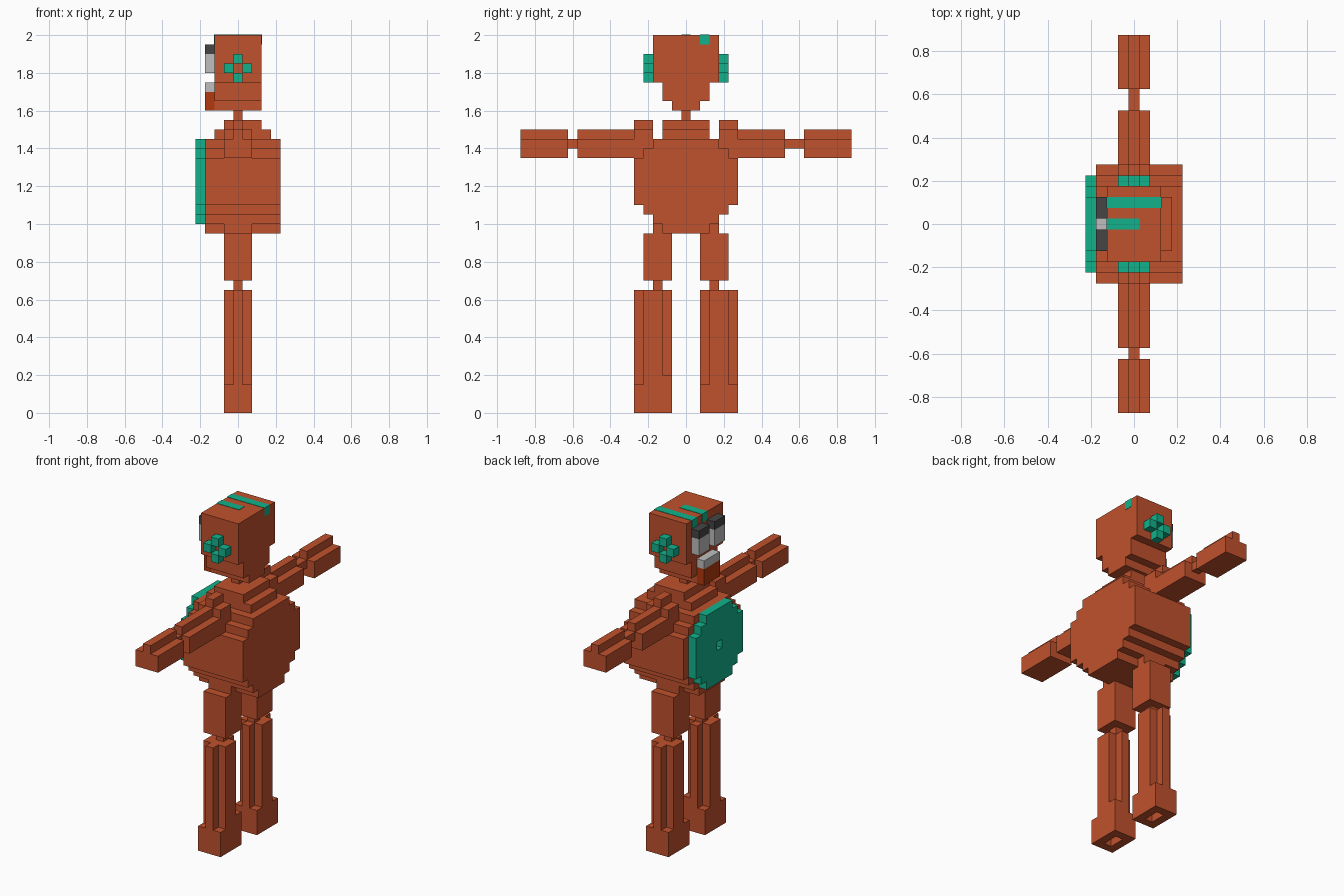
import bpy, bmesh

cube = bpy.data.objects.get("Cube")
if cube:
    bpy.data.objects.remove(cube, do_unlink=True)


def material(name, rgb):
    m = bpy.data.materials.new(name)
    m.use_nodes = True
    m.diffuse_color = (*rgb, 1)
    m.node_tree.nodes["Principled BSDF"].inputs["Base Color"].default_value = (*rgb, 1)
    return m


rust = material("rust orange", (0.53, 0.082, 0.026))
teal = material("teal", (0.006, 0.45, 0.26))
light_grey = material("light grey", (0.52, 0.52, 0.52))
dark_grey = material("dark grey", (0.06, 0.06, 0.062))
deep_red = material("deep red", (0.45, 0.04, 0.004))


def part(name, mat, boxes, side=1):
    """One object from boxes (x0, x1, y0, y1, z0, z1); side=-1 mirrors in y."""
    bm = bmesh.new()
    for x0, x1, y0, y1, z0, z1 in boxes:
        y0, y1 = sorted((y0 * side, y1 * side))
        for v in bmesh.ops.create_cube(bm, size=1)["verts"]:
            v.co = (x1 if v.co.x > 0 else x0,
                    y1 if v.co.y > 0 else y0,
                    z1 if v.co.z > 0 else z0)
    me = bpy.data.meshes.new(name)
    bm.to_mesh(me)
    bm.free()
    me.materials.append(mat)
    ob = bpy.data.objects.new(name, me)
    bpy.context.collection.objects.link(ob)
    return ob


def layers(x0, x1, rows):
    """Stacked slabs, each row = (half width in y, bottom, top)."""
    return [(x0, x1, -w, w, a, b) for w, a, b in rows]


# Torso with stepped sides, stepped collar and neck
part("torso", rust, layers(-0.175, 0.225, [
    (0.125, 0.95, 1.0), (0.175, 1.0, 1.05), (0.225, 1.05, 1.1),
    (0.275, 1.1, 1.35), (0.225, 1.35, 1.4), (0.175, 1.4, 1.45)]))
part("collar", rust, [(-0.125, 0.175, -0.125, 0.125, 1.45, 1.5),
                      (-0.075, 0.125, -0.125, 0.125, 1.5, 1.55)])
part("neck", rust, [(-0.025, 0.025, -0.025, 0.025, 1.55, 1.6)])

# Round chest disc with a hole in the middle
disc = []
for i, w in enumerate([0.125, 0.175, 0.225, 0.225, 0.225, 0.225, 0.225, 0.175, 0.125]):
    z = 1.0 + 0.05 * i
    spans = [(-w, -0.025), (0.025, w)] if i == 4 else [(-w, w)]
    disc += [(-0.225, -0.175, a, b, z, z + 0.05) for a, b in spans]
part("chest_disc", teal, disc)

# Head narrowing to the chin
part("head", rust, layers(-0.125, 0.125, [
    (0.075, 1.6, 1.65), (0.125, 1.65, 1.75), (0.175, 1.75, 2.0)]))

# Painted stripes wrapping over the head's top edge
e = 0.002
part("long_head_stripe", teal, [(-0.125 - e, 0.125 + e, 0.075, 0.125, 1.95, 2.0 + e)])
part("short_head_stripe", teal, [(-0.125 - e, 0.025, -0.025, 0.025, 1.95, 2.0 + e)])

# Mouth
part("upper_lip", light_grey, [(-0.175, -0.125, -0.075, 0.075, 1.7, 1.75)])
part("mouth", deep_red, [(-0.175, -0.125, -0.075, 0.075, 1.6, 1.7)])

for s, tag in ((1, "back"), (-1, "front")):
    # Eyes and brows
    part(f"{tag}_eye", light_grey, [(-0.175, -0.125, 0.025, 0.125, 1.8, 1.9)], s)
    part(f"{tag}_brow", dark_grey, [(-0.175, -0.125, 0.025, 0.125, 1.9, 1.95)], s)

    # Cross-shaped ear, open in the middle
    part(f"{tag}_ear", teal, [
        (x - 0.025, x + 0.025, 0.175, 0.225, 1.8 + z, 1.85 + z)
        for x, z in ((0, 0.05), (0, -0.05), (0.05, 0), (-0.05, 0))], s)

    # Arm: ridged segments joined by a thin elbow
    elbow = 0.525 if s > 0 else 0.575
    part(f"{tag}_shoulder", rust, [(-0.075, 0.075, 0.175, 0.275, 1.35, 1.5),
                                   (-0.025, 0.025, 0.175, 0.275, 1.5, 1.55)], s)
    for name, a, b in (("upper_arm", 0.275, elbow), ("forearm", 0.625, 0.875)):
        part(f"{tag}_{name}", rust, [(-0.075, 0.075, a, b, 1.35, 1.45),
                                     (-0.025, 0.025, a, b, 1.45, 1.5)], s)
    part(f"{tag}_elbow", rust, [(-0.025, 0.025, elbow, 0.625, 1.4, 1.45)], s)

    # Leg: hip, thigh, knee and cross-section shin
    part(f"{tag}_hip", rust, [(-0.075, 0.075, 0.125, 0.175, 0.95, 1.0)], s)
    part(f"{tag}_thigh", rust, [(-0.075, 0.075, 0.075, 0.225, 0.7, 0.95)], s)
    part(f"{tag}_knee", rust, [(-0.025, 0.025, 0.125, 0.175, 0.65, 0.7)], s)
    part(f"{tag}_shin", rust, [(-0.025, 0.025, 0.075, 0.275, 0.15, 0.65),
                               (-0.075, 0.075, 0.125, 0.225, 0.15, 0.65)], s)

    # Foot with a small recess in the sole
    part(f"{tag}_foot", rust, [
        (-0.075, 0.075, 0.075, 0.275, 0.05, 0.15),
        (-0.075, -0.025, 0.075, 0.275, 0, 0.05),
        (0.025, 0.075, 0.075, 0.275, 0, 0.05),
        (-0.025, 0.025, 0.075, 0.125, 0, 0.05),
        (-0.025, 0.025, 0.225, 0.275, 0, 0.05)], s)

# Small raised corner on one foot
part("foot_corner", rust, [(0.025, 0.075, -0.125, -0.075, 0.15, 0.2)])
